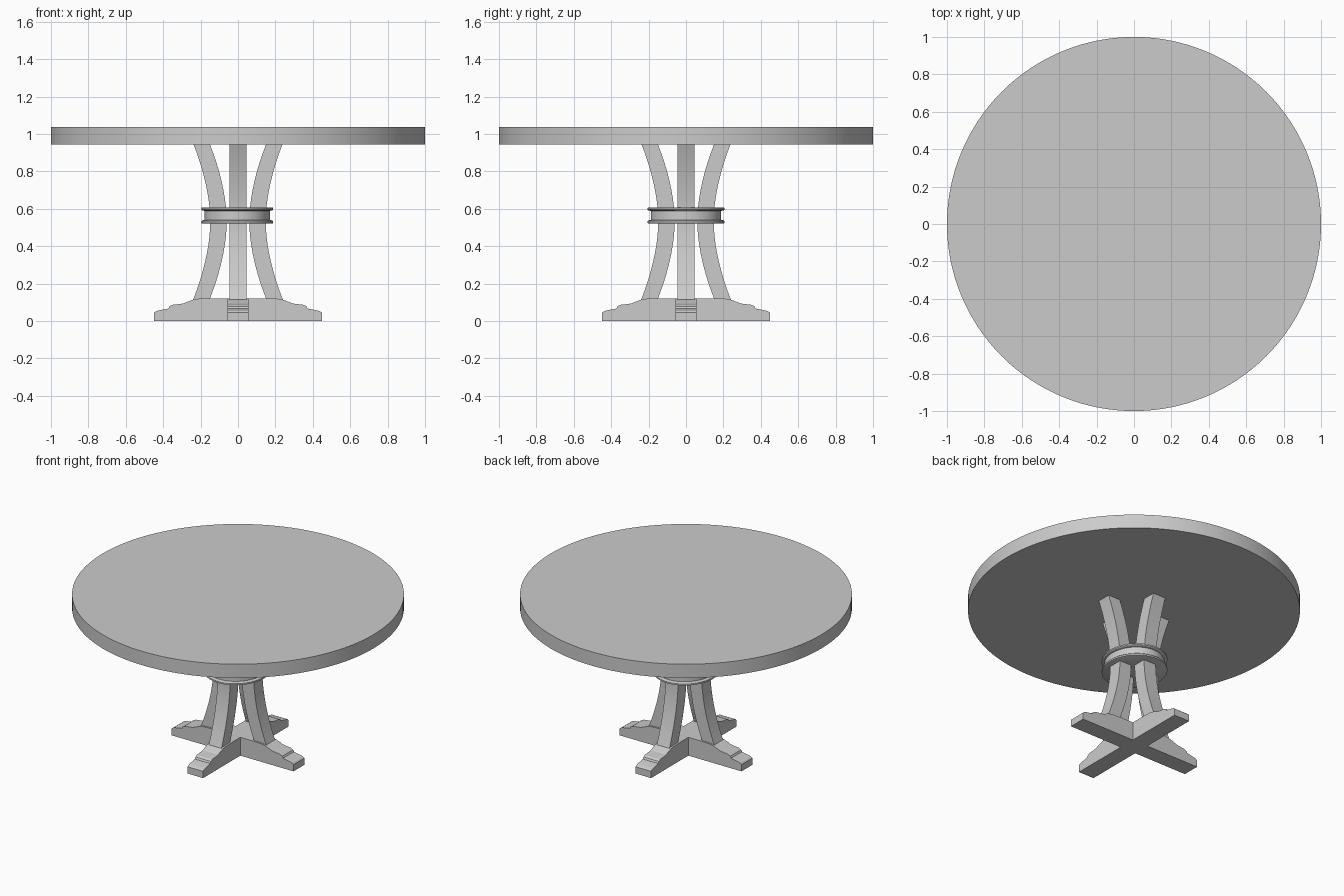
import bpy, bmesh, math
from mathutils import Matrix

if "Cube" in bpy.data.objects:
    bpy.data.objects.remove(bpy.data.objects["Cube"])


def finish(bm, name, smooth=True):
    bmesh.ops.recalc_face_normals(bm, faces=bm.faces)
    mesh = bpy.data.meshes.new(name)
    bm.to_mesh(mesh)
    bm.free()
    obj = bpy.data.objects.new(name, mesh)
    bpy.context.collection.objects.link(obj)
    if smooth:
        bpy.ops.object.select_all(action='DESELECT')
        obj.select_set(True)
        bpy.context.view_layer.objects.active = obj
        bpy.ops.object.shade_smooth_by_angle(angle=math.radians(30))
    return obj


def loft(bm, rings):
    """Skin equal-length closed rings and cap both ends."""
    loops = [[bm.verts.new(p) for p in ring] for ring in rings]
    for a, b in zip(loops, loops[1:]):
        for i in range(len(a)):
            j = (i + 1) % len(a)
            bm.faces.new((a[i], a[j], b[j], b[i]))
    bm.faces.new(loops[0])
    bm.faces.new(loops[-1])


def lathe(name, profile, sides, sx=1.0, sy=1.0, x=0.0):
    bm = bmesh.new()
    angles = [2 * math.pi * i / sides for i in range(sides)]
    loft(bm, [[(x + r * sx * math.cos(a), r * sy * math.sin(a), z) for a in angles]
              for r, z in profile])
    return finish(bm, name)


# round table top
lathe("table_top", [(1.0, 0.945), (1.0, 1.037)], 128)

# slightly oval collar: two flanges with a recessed band between
lathe("collar", [(0.98, 0.522), (1.0, 0.524), (1.0, 0.534), (0.98, 0.538),
                 (0.91, 0.541), (0.91, 0.589), (0.98, 0.592),
                 (1.0, 0.596), (1.0, 0.605), (0.98, 0.607)],
      64, 0.192, 0.206, -0.004)

# stepped foot outline, from the centre outwards (x, z)
foot_top = [(0.15, 0.122), (0.22, 0.119), (0.245, 0.113), (0.28, 0.099),
            (0.29, 0.094), (0.35, 0.087), (0.366, 0.079), (0.372, 0.067),
            (0.42, 0.058), (0.438, 0.053), (0.448, 0.045), (0.448, 0.0)]
FOOT_W, LEG_W = 0.057, 0.046

for i, side in enumerate(("right", "back", "left", "front")):
    turn = Matrix.Rotation(i * math.pi / 2, 4, 'Z')

    # foot arm, mitred at the centre so four arms meet in a cross
    bm = bmesh.new()
    loft(bm, [[(abs(y), y, 0.0), (abs(y), y, 0.122)] + [(x, y, z) for x, z in foot_top]
              for y in (-FOOT_W, 0.0, FOOT_W)])
    bmesh.ops.transform(bm, matrix=turn, verts=bm.verts)
    finish(bm, side + "_foot", smooth=False)

    # leg bowed inwards at the collar
    bm = bmesh.new()
    rings = []
    steps = 20
    for k in range(steps + 1):
        t = 2 * k / steps - 1
        z = 0.5325 + 0.4175 * t
        c = 0.104 + 0.092 * abs(t) ** 1.8
        rings.append([(c - 0.044, -LEG_W, z), (c + 0.044, -LEG_W, z),
                      (c + 0.044, LEG_W, z), (c - 0.044, LEG_W, z)])
    loft(bm, rings)
    bmesh.ops.transform(bm, matrix=turn, verts=bm.verts)
    finish(bm, side + "_leg")
